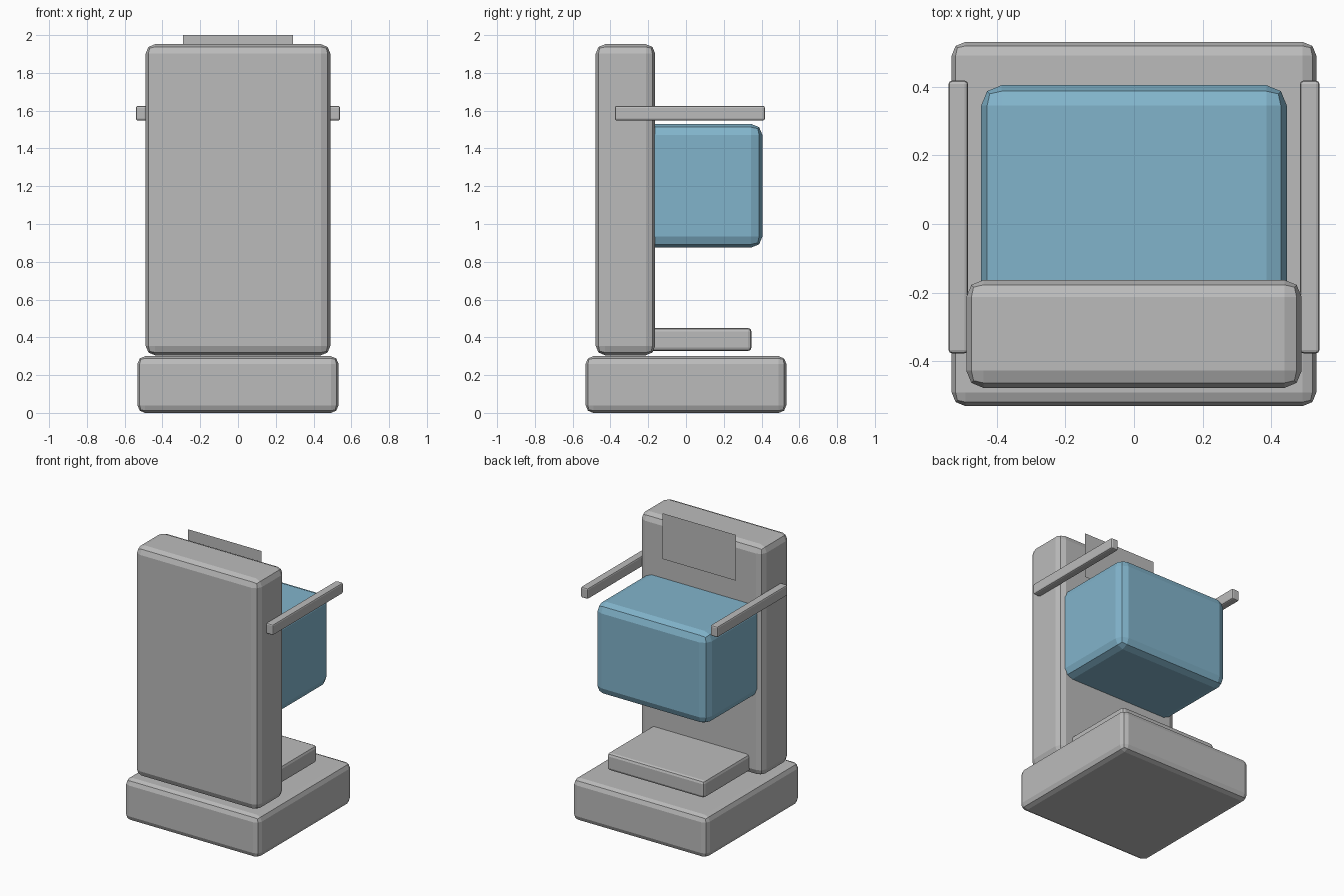
import bpy
import bmesh

if "Cube" in bpy.data.objects:
    bpy.data.objects.remove(bpy.data.objects["Cube"])


def make_material(name, rgb):
    mat = bpy.data.materials.new(name)
    mat.diffuse_color = (*rgb, 1.0)
    mat.use_nodes = True
    mat.node_tree.nodes["Principled BSDF"].inputs["Base Color"].default_value = mat.diffuse_color
    return mat


grey = make_material("light grey", (0.5, 0.5, 0.5))
blue = make_material("soft blue", (0.222, 0.457, 0.6))


def add_object(name, bm, mat):
    mesh = bpy.data.meshes.new(name)
    bm.to_mesh(mesh)
    bm.free()
    mesh.materials.append(mat)
    obj = bpy.data.objects.new(name, mesh)
    bpy.context.scene.collection.objects.link(obj)
    return obj


def rounded_box(name, xs, ys, zs, bevel, mat):
    """Box between the given limits, with two-step bevelled edges."""
    bm = bmesh.new()
    bmesh.ops.create_cube(bm, size=1.0)
    limits = (xs, ys, zs)
    for v in bm.verts:
        for i, (low, high) in enumerate(limits):
            v.co[i] = high if v.co[i] > 0 else low
    obj = add_object(name, bm, mat)
    mod = obj.modifiers.new("edge bevel", 'BEVEL')
    mod.width = bevel
    mod.segments = 2
    return obj


# Floor block and the tall upright
rounded_box("base", (-0.532, 0.532), (-0.531, 0.531), (0.0, 0.30), 0.04, grey)
rounded_box("upright", (-0.489, 0.489), (-0.478, -0.163), (0.305, 1.952), 0.05, grey)

# Padded seat block and the foot step below it
rounded_box("cushion", (-0.446, 0.446), (-0.25, 0.405), (0.875, 1.53), 0.06, blue)
rounded_box("foot_step", (-0.385, 0.385), (-0.25, 0.347), (0.327, 0.45), 0.02, grey)

# Mirrored arm rails
for side, s in (("left", -1), ("right", 1)):
    xs = sorted((s * 0.484, s * 0.541))
    rounded_box(side + "_arm", xs, (-0.377, 0.418), (1.548, 1.625), 0.01, grey)

# Thin head panel, a single upright sheet
bm = bmesh.new()
corners = [(0.292, 1.673), (-0.292, 1.673), (-0.292, 2.0), (0.292, 2.0)]
bm.faces.new([bm.verts.new((x, -0.15, z)) for x, z in corners])
add_object("head_panel", bm, grey)
